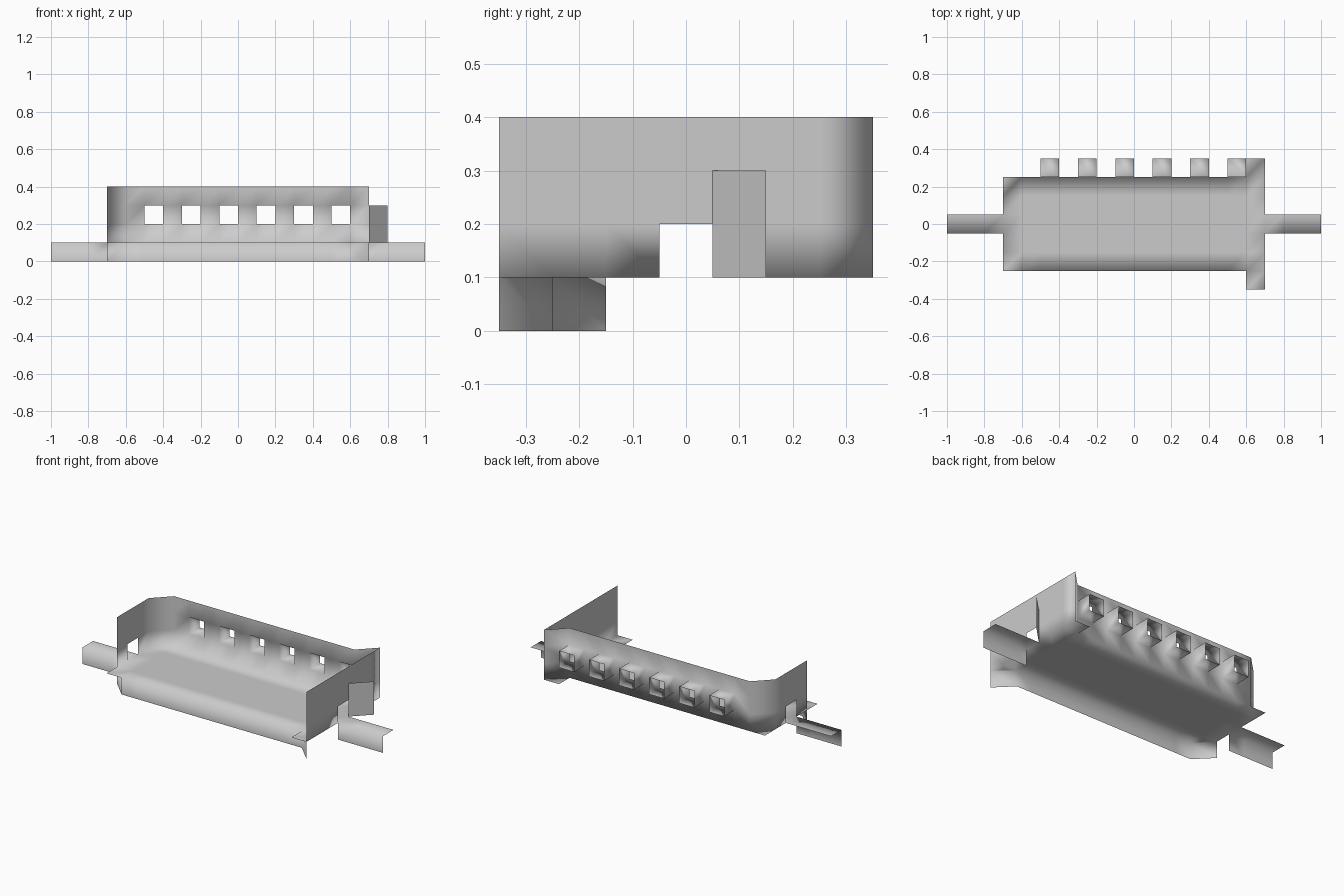
import bpy, bmesh

if "Cube" in bpy.data.objects:
    bpy.data.objects.remove(bpy.data.objects["Cube"])

S = 0.1  # size of one panel


def add_quad(bm, pts):
    bm.faces.new([bm.verts.new(p) for p in pts])


def path_points(path):
    """Split a plan path into panel-length steps."""
    pts = [path[0]]
    for (x0, y0), (x1, y1) in zip(path, path[1:]):
        n = max(1, round(max(abs(x1 - x0), abs(y1 - y0)) / S))
        pts += [(x0 + (x1 - x0) * i / n, y0 + (y1 - y0) * i / n) for i in range(1, n + 1)]
    return pts


def strip(bm, path, z0, rows, skip=lambda x, y, z: False):
    """Vertical sheet that follows a plan path."""
    pts = path_points(path)
    for (ax, ay), (bx, by) in zip(pts, pts[1:]):
        for r in range(rows):
            z = z0 + r * S
            if skip((ax + bx) / 2, (ay + by) / 2, z + S / 2):
                continue
            add_quad(bm, [(ax, ay, z), (bx, by, z), (bx, by, z + S), (ax, ay, z + S)])


def floor(bm, x0, y0, nx, ny, z):
    """Horizontal sheet of square panels."""
    for i in range(nx):
        for j in range(ny):
            x, y = x0 + i * S, y0 + j * S
            add_quad(bm, [(x, y, z), (x + S, y, z), (x + S, y + S, z), (x, y + S, z)])


def finish(bm, name):
    bmesh.ops.remove_doubles(bm, verts=bm.verts[:], dist=0.001)
    for f in bm.faces:
        f.smooth = True
    mesh = bpy.data.meshes.new(name)
    bm.to_mesh(mesh)
    bm.free()
    bpy.context.collection.objects.link(bpy.data.objects.new(name, mesh))


windows = [-0.45 + 0.2 * i for i in range(6)]


def is_opening(x, y, z):
    end_gap = abs(abs(x) - 0.7) < 0.01 and abs(y) < 0.04 and z < 0.2
    window = abs(y - 0.25) < 0.01 and 0.2 < z < 0.3 and any(abs(x - w) < 0.01 for w in windows)
    return end_gap or window


# Shell: floor, front skirt, back and end walls, window boxes
bm = bmesh.new()
floor(bm, -0.7, -0.25, 13, 5, 0.1)
floor(bm, 0.6, -0.35, 1, 7, 0.1)
strip(bm, [(-0.7, -0.15), (-0.6, -0.25), (0.6, -0.25), (0.7, -0.35)], 0, 1)
strip(bm, [(-0.7, -0.15), (-0.7, 0.15), (-0.6, 0.25), (0.6, 0.25), (0.7, 0.35), (0.7, -0.35)],
      0.1, 3, is_opening)
for w in windows:
    a, b = w - S / 2, w + S / 2
    ring = [(a, 0.2), (b, 0.2), (b, 0.3), (a, 0.3)]
    for (x0, z0), (x1, z1) in zip(ring, ring[1:] + ring[:1]):
        add_quad(bm, [(x0, 0.25, z0), (x1, 0.25, z1), (x1, 0.35, z1), (x0, 0.35, z0)])

# Walkways at both ends, each a top sheet and a front skirt
for x in (-1.0, 0.7):
    floor(bm, x, -0.05, 3, 1, 0.1)
    strip(bm, [(x, -0.05), (x + 0.3, -0.05)], 0, 1)
finish(bm, "shell")

# Door standing ajar
bm = bmesh.new()
strip(bm, [(0.7, 0.05), (0.8, 0.15)], 0.1, 2)
finish(bm, "door")
